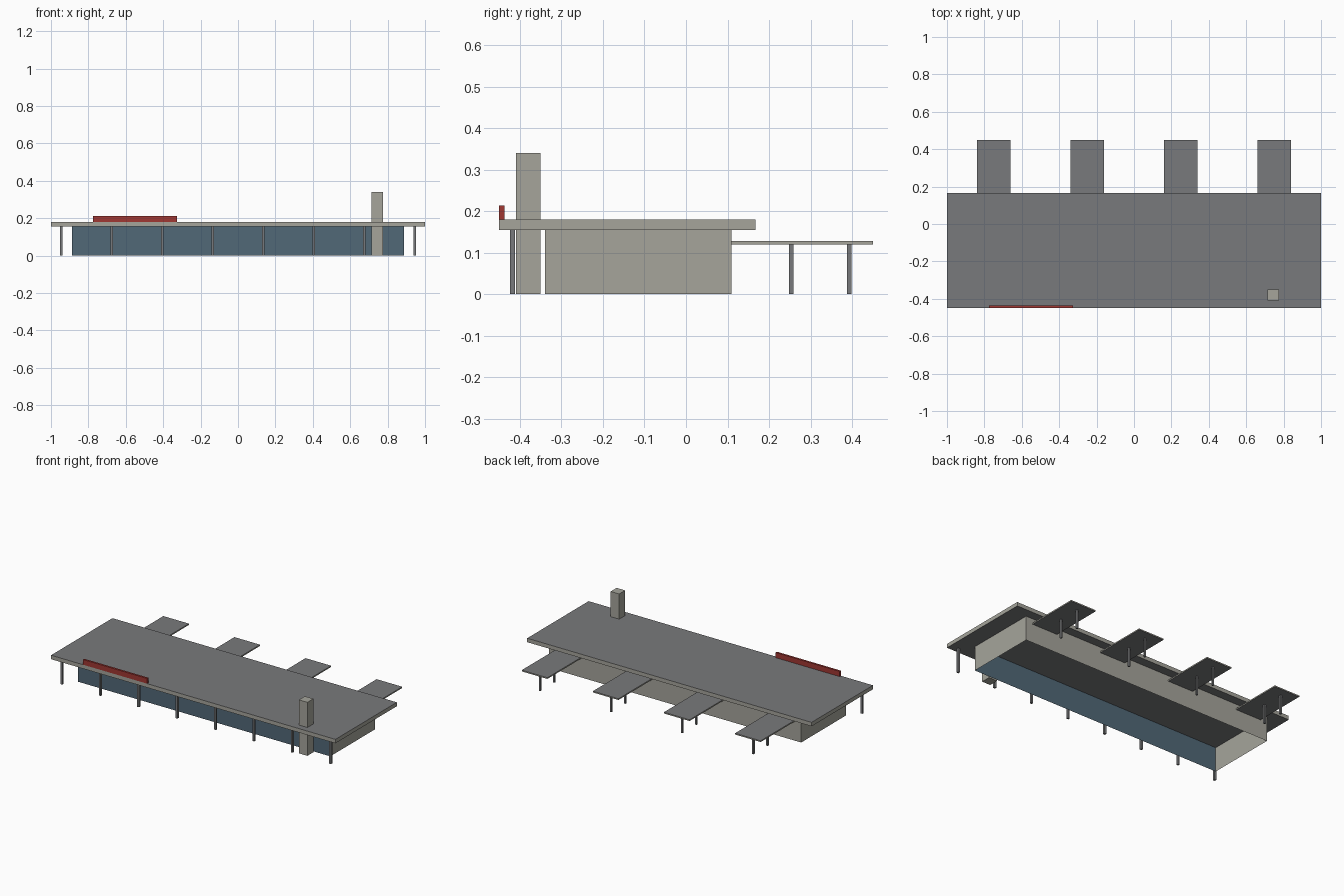
import bpy
import bmesh
from mathutils import Vector

cube = bpy.data.objects.get("Cube")
if cube:
    bpy.data.objects.remove(cube, do_unlink=True)


def make_material(name, srgb):
    color = [(c / 255) ** 2.2 for c in srgb] + [1]
    mat = bpy.data.materials.new(name)
    mat.use_nodes = True
    mat.diffuse_color = color
    mat.node_tree.nodes["Principled BSDF"].inputs["Base Color"].default_value = color
    return mat


STONE = make_material("warm grey stone", (164, 163, 154))
ROOFING = make_material("dark grey roofing", (120, 121, 123))
GLASS = make_material("blue glass", (82, 104, 119))
RED = make_material("sign red", (158, 58, 54))
METAL = make_material("grey metal", (120, 121, 123))


def box(name, x, y, z, mats, rule=None, open_ends=False):
    """Box between (min, max) pairs; rule(normal) picks the material slot."""
    bm = bmesh.new()
    bmesh.ops.create_cube(bm, size=1)
    for v in bm.verts:
        v.co = Vector([r[0] if c < 0 else r[1] for c, r in zip(v.co, (x, y, z))])
    bm.normal_update()
    if open_ends:
        ends = [f for f in bm.faces if abs(f.normal.z) > 0.5]
        bmesh.ops.delete(bm, geom=ends, context="FACES_ONLY")
    if rule:
        for f in bm.faces:
            f.material_index = int(rule(f.normal))
    mesh = bpy.data.meshes.new(name)
    bm.to_mesh(mesh)
    bm.free()
    for mat in mats:
        mesh.materials.append(mat)
    obj = bpy.data.objects.new(name, mesh)
    bpy.context.collection.objects.link(obj)
    return obj


def around(c, width):
    return (c - width / 2, c + width / 2)


def horizontal(n):
    return abs(n.z) > 0.5


# Main building: thin walls open below, glazed front, flat overhanging roof
box("walls", (-0.887, 0.887), (-0.34, 0.11), (0, 0.155), [STONE, GLASS],
    lambda n: n.y < -0.5, open_ends=True)
box("roof", (-1, 1), (-0.45, 0.167), (0.155, 0.18), [STONE, ROOFING], horizontal)

# Sign board and tall pylon through the roof
box("sign_board", (-0.775, -0.325), (-0.45, -0.437), (0.18, 0.213), [RED])
box("pylon", around(0.745, 0.06), (-0.41, -0.35), (0, 0.34), [STONE])

# Front colonnade
for i in range(8):
    box(f"front_column_{i + 1}", around(-0.945 + 0.27 * i, 0.013),
        around(-0.418, 0.013), (0, 0.155), [METAL])

# Rear canopies, each on two posts
for i, cx in enumerate((-0.75, -0.25, 0.25, 0.75), 1):
    box(f"canopy_{i}", around(cx, 0.18), (0.11, 0.45), (0.12, 0.128),
        [STONE, ROOFING], horizontal)
    for side, cy in (("inner", 0.253), ("outer", 0.393)):
        box(f"canopy_{side}_post_{i}", around(cx, 0.011), around(cy, 0.011),
            (0, 0.12), [METAL])
